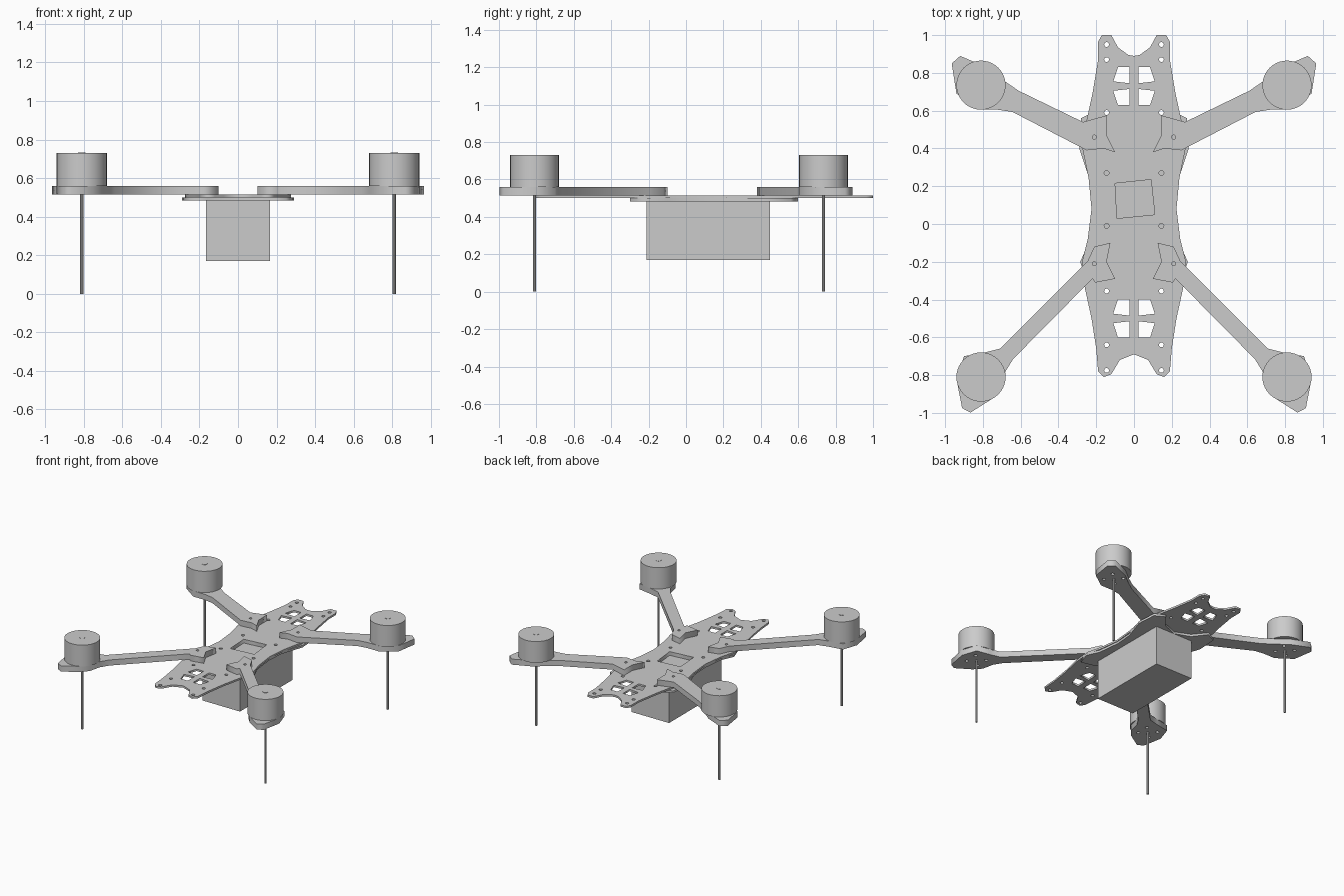
import bpy, math

if "Cube" in bpy.data.objects:
    bpy.data.objects.remove(bpy.data.objects["Cube"])

grey = bpy.data.materials.new("matte grey")
grey.diffuse_color = (0.6, 0.6, 0.6, 1)
grey.use_nodes = True
grey.node_tree.nodes["Principled BSDF"].inputs["Base Color"].default_value = grey.diffuse_color


def circle(x, y, r, n=10):
    return [(x + r * math.cos(2 * math.pi * i / n),
             y + r * math.sin(2 * math.pi * i / n)) for i in range(n)]


def sheet(name, loops, z0, z1):
    """Flat cut-out: first loop is the outline, the others are holes."""
    cu = bpy.data.curves.new(name, 'CURVE')
    cu.dimensions = '2D'
    cu.fill_mode = 'BOTH'
    cu.extrude = (z1 - z0) / 2
    for pts in loops:
        sp = cu.splines.new('POLY')
        sp.points.add(len(pts) - 1)
        for p, (x, y) in zip(sp.points, pts):
            p.co = (x, y, 0, 1)
        sp.use_cyclic_u = True
    ob = bpy.data.objects.new(name, cu)
    bpy.context.collection.objects.link(ob)
    ob.location.z = (z0 + z1) / 2
    bpy.ops.object.select_all(action='DESELECT')
    ob.select_set(True)
    bpy.context.view_layer.objects.active = ob
    bpy.ops.object.convert(target='MESH')
    ob = bpy.context.object
    ob.data.materials.clear()
    ob.data.materials.append(grey)
    return ob


def rod(name, x, y, z0, z1, r, n):
    bpy.ops.mesh.primitive_cylinder_add(vertices=n, radius=r, depth=z1 - z0,
                                        location=(x, y, (z0 + z1) / 2))
    ob = bpy.context.object
    ob.name = name
    ob.data.materials.append(grey)
    bpy.ops.object.shade_smooth_by_angle()
    return ob


def mirrored(half):
    return half + [(-x, y) for x, y in reversed(half) if x > 0]


# main plate with notched ends, windows and bolt holes
half_plate = [(0, 0.89), (0.03, 0.895), (0.085, 0.935), (0.12, 1.0), (0.17, 1.0),
              (0.19, 0.965), (0.19, 0.87), (0.22, 0.69), (0.255, 0.53),
              (0.275, 0.41), (0.24, 0.24), (0.225, 0.08), (0.245, -0.08),
              (0.275, -0.2), (0.26, -0.34), (0.225, -0.5), (0.2, -0.66),
              (0.19, -0.78), (0.16, -0.81), (0.12, -0.795), (0.075, -0.72),
              (0, -0.69)]
camera_hole = [(-0.1, 0.215), (0.09, 0.235), (0.11, 0.05), (-0.09, 0.03)]
loops = [mirrored(half_plate), camera_hole]
for cy in (0.73, -0.5):
    for sx in (-1, 1):
        for sy in (-1, 1):
            loops.append([(sx * a, cy + sy * b) for a, b in
                          ((0.024, 0.015), (0.11, 0.025), (0.085, 0.1), (0.024, 0.1))])
for y in (0.95, 0.87, 0.59, 0.27, -0.01, -0.355, -0.64, -0.775):
    for s in (-1, 1):
        loops.append(circle(s * 0.145, y, 0.013))
sheet("main_plate", loops, 0.5, 0.515)

# lower stiffening plate, wider at the arm roots
half_lower = [(0, 0.45), (0.12, 0.5), (0.2, 0.6), (0.28, 0.56), (0.29, 0.4),
              (0.23, 0.22), (0.22, 0.08), (0.24, -0.1), (0.285, -0.2),
              (0.25, -0.3), (0.16, -0.28), (0, -0.22)]
sheet("lower_plate", [mirrored(half_lower), camera_hole], 0.483, 0.5)

# battery box
bpy.ops.mesh.primitive_cube_add(size=1, location=(0, 0.12, 0.3275))
box = bpy.context.object
box.name = "battery_box"
box.scale = (0.33, 0.66, 0.315)
box.data.materials.append(grey)

# arms with motors and landing legs
front_arm = [(0.10, 0.38), (0.16, 0.40), (0.25, 0.39), (0.643, 0.593), (0.72, 0.605),
             (0.82, 0.605), (0.94, 0.69), (0.965, 0.85), (0.92, 0.89), (0.78, 0.83),
             (0.69, 0.76), (0.61, 0.705), (0.27, 0.54), (0.145, 0.575), (0.145, 0.47)]
rear_arm = [(0.125, -0.1), (0.145, -0.2), (0.10, -0.29), (0.205, -0.31), (0.22, -0.29),
            (0.64, -0.715), (0.68, -0.78), (0.70, -0.87), (0.75, -0.925),
            (0.865, -0.998), (0.91, -0.975), (0.94, -0.82), (0.90, -0.70),
            (0.79, -0.68), (0.71, -0.66), (0.245, -0.195), (0.21, -0.12)]
for end, outline, my, bolt in (("front", front_arm, 0.735, (0.21, 0.46)),
                               ("rear", rear_arm, -0.81, (0.21, -0.21))):
    for side, s in (("left", -1), ("right", 1)):
        tag = end + "_" + side
        mx = s * 0.81
        holes = [circle(s * bolt[0], bolt[1], 0.011)]
        for k in range(4):
            a = math.pi / 4 + k * math.pi / 2
            holes.append(circle(mx + 0.07 * math.cos(a), my + 0.07 * math.sin(a), 0.013))
        sheet(tag + "_arm", [[(s * x, y) for x, y in outline]] + holes, 0.515, 0.56)
        rod(tag + "_motor", mx, my, 0.56, 0.73, 0.13, 40)
        rod(tag + "_motor_shaft", mx, my, 0.725, 0.732, 0.02, 12)
        rod(tag + "_leg", mx, my, 0.0, 0.52, 0.009, 10)
